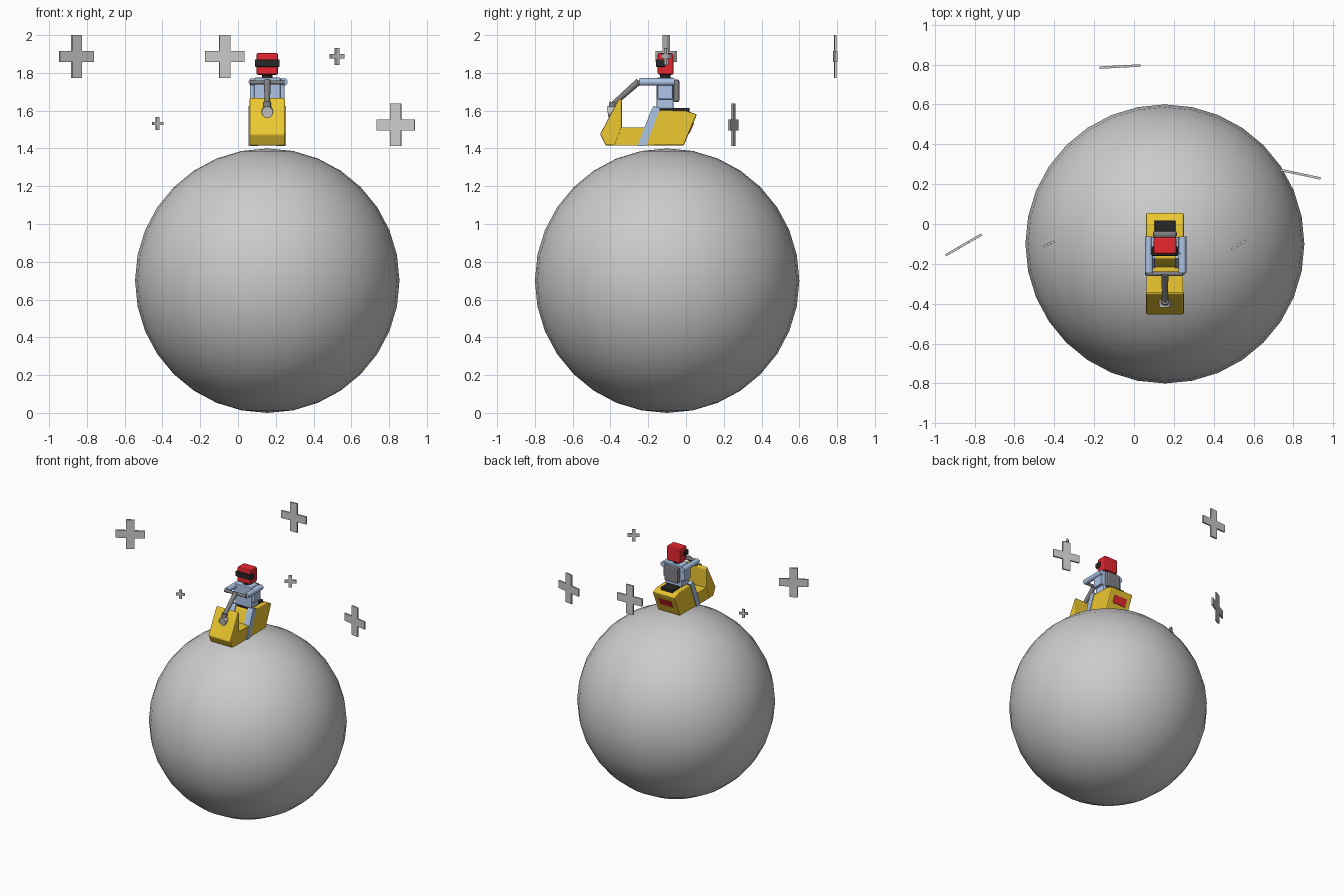
import bpy, bmesh, math
from mathutils import Vector, Matrix

if "Cube" in bpy.data.objects:
    bpy.data.objects.remove(bpy.data.objects["Cube"])

CX = 0.155  # shared centre line of planet, scooter and rider


def mat(name, r, g, b):
    m = bpy.data.materials.new(name)
    m.diffuse_color = (r, g, b, 1)
    m.use_nodes = True
    m.node_tree.nodes["Principled BSDF"].inputs["Base Color"].default_value = m.diffuse_color
    return m


YELLOW = mat("yellow_paint", 0.85, 0.58, 0.03)
BLUE = mat("blue_cloth", 0.42, 0.56, 0.80)
RED = mat("red_paint", 0.80, 0.02, 0.03)
BLACK = mat("black", 0.02, 0.02, 0.02)
DARK = mat("dark_grey", 0.22, 0.22, 0.23)
CHROME = mat("chrome", 0.75, 0.75, 0.75)


def finish(name, bm, material=None, bevel=0.0, smooth=False):
    bmesh.ops.recalc_face_normals(bm, faces=bm.faces)
    me = bpy.data.meshes.new(name)
    bm.to_mesh(me)
    bm.free()
    ob = bpy.data.objects.new(name, me)
    bpy.context.collection.objects.link(ob)
    if material:
        me.materials.append(material)
    if smooth:
        me.polygons.foreach_set("use_smooth", [True] * len(me.polygons))
    if bevel:
        mod = ob.modifiers.new("bevel", "BEVEL")
        mod.width = bevel
        mod.segments = 2
    return ob


def box(name, x, y, z, material=None, bevel=0.0):
    """Box from (min, max) ranges; x is measured from the centre line."""
    bm = bmesh.new()
    size = [r[1] - r[0] for r in (x, y, z)]
    mid = [(r[0] + r[1]) / 2 for r in (x, y, z)]
    mid[0] += CX
    bmesh.ops.create_cube(bm, size=1, matrix=Matrix.Translation(mid) @ Matrix.Diagonal((*size, 1)))
    return finish(name, bm, material, bevel)


def extrude_x(name, profile, x0, x1, material, bevel=0.0):
    """Side profile of (y, z) points extruded across x."""
    bm = bmesh.new()
    face = bm.faces.new([bm.verts.new((CX + x0, y, z)) for y, z in profile])
    new = bmesh.ops.extrude_face_region(bm, geom=[face])["geom"]
    bmesh.ops.translate(bm, vec=(x1 - x0, 0, 0), verts=[v for v in new if isinstance(v, bmesh.types.BMVert)])
    return finish(name, bm, material, bevel)


def rod(name, a, b, r1, material, r2=None, sides=16):
    a, b = Vector(a), Vector(b)
    a.x += CX
    b.x += CX
    d = b - a
    bm = bmesh.new()
    m = Matrix.Translation((a + b) / 2) @ d.to_track_quat("Z", "Y").to_matrix().to_4x4()
    bmesh.ops.create_cone(bm, cap_ends=True, segments=sides, radius1=r1,
                          radius2=r1 if r2 is None else r2, depth=d.length, matrix=m)
    return finish(name, bm, material)


def plus_star(name, x, y, z, height, angle):
    """Flat plus-shaped star standing upright, turned about z."""
    h, w, b, t = height / 2, height * 0.46, height * 0.13, 0.006
    quarter = [(b, h), (b, b), (w, b)]
    outline = (quarter + [(px, -pz) for px, pz in reversed(quarter)]
               + [(-px, -pz) for px, pz in quarter] + [(-px, pz) for px, pz in reversed(quarter)])
    bm = bmesh.new()
    face = bm.faces.new([bm.verts.new((px, -t, pz)) for px, pz in outline])
    new = bmesh.ops.extrude_face_region(bm, geom=[face])["geom"]
    bmesh.ops.translate(bm, vec=(0, 2 * t, 0), verts=[v for v in new if isinstance(v, bmesh.types.BMVert)])
    ob = finish(name, bm)
    ob.location = (x, y, z)
    ob.rotation_euler.z = math.radians(angle)


# Planet
bm = bmesh.new()
bmesh.ops.create_uvsphere(bm, u_segments=32, v_segments=16, radius=0.7,
                          matrix=Matrix.Translation((CX, -0.1, 0.7)))
finish("planet", bm, smooth=True)

# Stars
for i, s in enumerate([(-0.855, -0.105, 1.887, 0.226, 30), (-0.07, 0.79, 1.887, 0.226, 3),
                       (0.835, 0.25, 1.525, 0.226, -12), (0.525, -0.105, 1.887, 0.092, 30),
                       (-0.425, -0.1, 1.532, 0.068, 25)]):
    plus_star(f"star_{i + 1}", *s)

# Scooter body: front shield, footboard, rear housing
extrude_x("front_shield", [(-0.455, 1.475), (-0.352, 1.67), (-0.34, 1.655), (-0.34, 1.51),
                           (-0.375, 1.415), (-0.425, 1.415)], -0.095, 0.095, YELLOW, 0.008)
extrude_x("footboard", [(-0.39, 1.415), (-0.39, 1.51), (-0.17, 1.51), (-0.17, 1.415)],
          -0.092, 0.092, YELLOW)
extrude_x("rear_housing", [(-0.255, 1.415), (-0.175, 1.605), (0.0, 1.6), (0.058, 1.58), (-0.012, 1.415)],
          -0.095, 0.095, YELLOW, 0.008)
box("seat", (-0.052, 0.052), (-0.16, 0.018), (1.59, 1.615), BLACK, 0.004)
extrude_x("tail_light", [(0.005, 1.482), (0.02, 1.482), (0.043, 1.535), (0.02, 1.54)],
          -0.055, 0.055, RED)

# Steering column, handlebar, headlight
rod("steering_column", (0, -0.25, 1.755), (0, -0.385, 1.635), 0.018, DARK, 0.014)
rod("column_lower", (0, -0.385, 1.645), (0, -0.395, 1.59), 0.02, DARK)
rod("handlebar", (-0.092, -0.25, 1.75), (0.092, -0.25, 1.75), 0.011, DARK)
rod("headlight", (0, -0.375, 1.598), (0, -0.415, 1.592), 0.03, CHROME)

# Rider: torso, backpack, neck, helmet, visor
box("torso", (-0.07, 0.07), (-0.155, -0.066), (1.61, 1.775), BLUE, 0.006)
box("backpack", (-0.06, 0.06), (-0.068, -0.034), (1.645, 1.765), DARK, 0.012)
rod("neck", (0, -0.11, 1.765), (0, -0.11, 1.80), 0.027, BLACK)
box("helmet", (-0.058, 0.058), (-0.15, -0.066), (1.79, 1.905), RED, 0.01)
box("visor", (-0.066, 0.066), (-0.16, -0.112), (1.832, 1.872), BLACK, 0.004)

# Arms and legs on both sides
for side, s in (("left", -1), ("right", 1)):
    ax = 0.088 if s > 0 else -0.079
    rod(f"{side}_arm", (ax, -0.062, 1.752), (ax, -0.247, 1.752), 0.02, BLUE)
    box(f"{side}_shoulder", sorted((s * 0.06, s * 0.092)), (-0.15, -0.07), (1.66, 1.77), BLUE, 0.006)
    extrude_x(f"{side}_leg", [(-0.185, 1.6), (-0.172, 1.625), (-0.136, 1.615), (-0.212, 1.413), (-0.257, 1.413)],
              s * 0.05, s * 0.099, BLUE)
